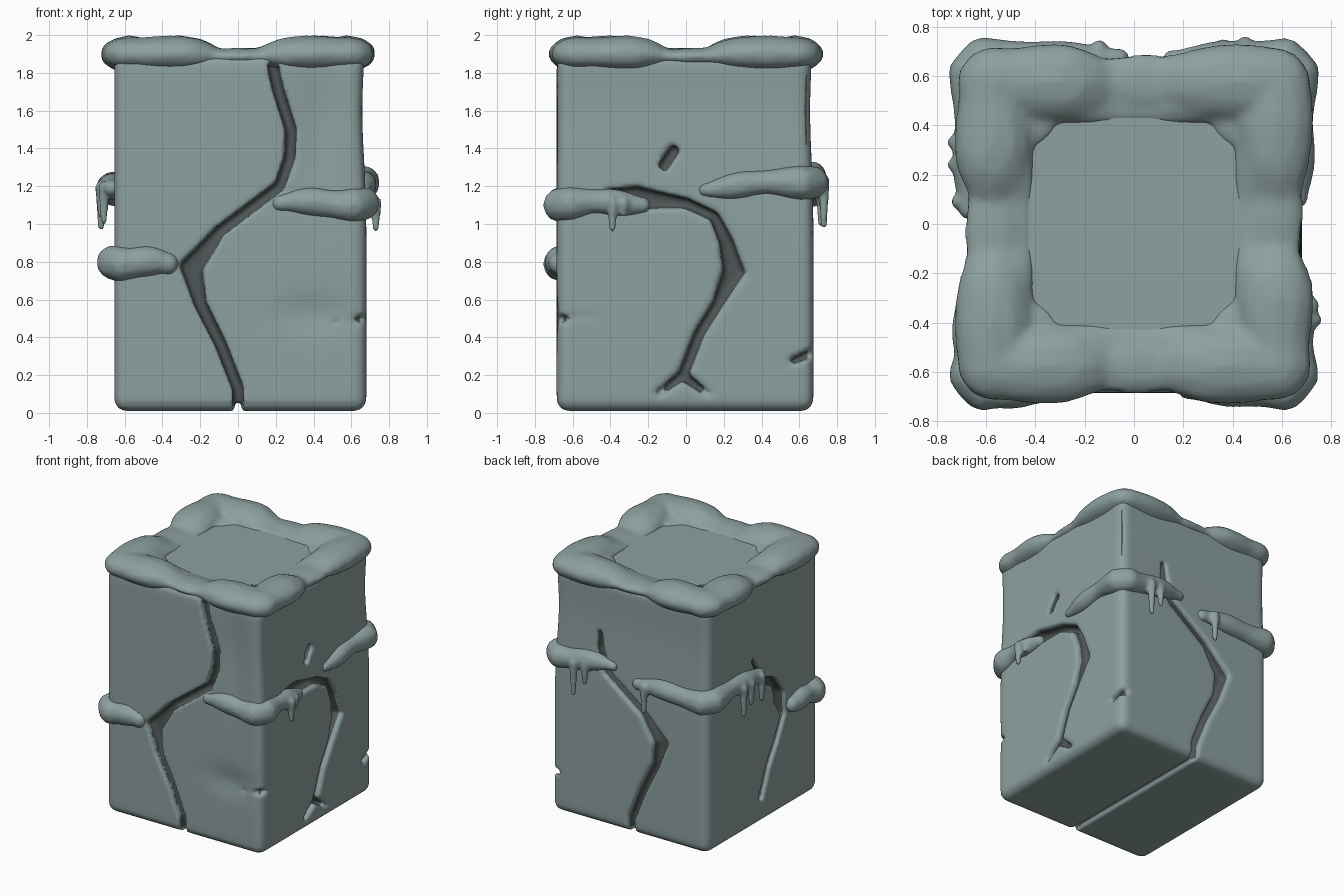
import bpy, bmesh, math, random
from mathutils import Vector, Matrix

if "Cube" in bpy.data.objects:
    bpy.data.objects.remove(bpy.data.objects["Cube"])

random.seed(4)
stone = bpy.data.materials.new("grey_green_stone")
stone.diffuse_color = (0.268, 0.35, 0.35, 1)
stone.use_nodes = True
stone.node_tree.nodes["Principled BSDF"].inputs["Base Color"].default_value = stone.diffuse_color
dark = bpy.data.materials.new("dark_crack")
dark.diffuse_color = (0.075, 0.092, 0.09, 1)
dark.use_nodes = True
dark.node_tree.nodes["Principled BSDF"].inputs["Base Color"].default_value = dark.diffuse_color


def add_object(name, bm):
    me = bpy.data.meshes.new(name)
    bm.to_mesh(me)
    bm.free()
    ob = bpy.data.objects.new(name, me)
    bpy.context.collection.objects.link(ob)
    me.materials.append(stone)
    return ob


def remesh_and_bake(ob, voxel, rounds):
    # merge into one soft skin, then apply all modifiers
    m = ob.modifiers.new("remesh", 'REMESH')
    m.mode = 'VOXEL'
    m.voxel_size = voxel
    s = ob.modifiers.new("soften", 'SMOOTH')
    s.factor = 0.5
    s.iterations = rounds
    dg = bpy.context.evaluated_depsgraph_get()
    me = bpy.data.meshes.new_from_object(ob.evaluated_get(dg))
    ob.modifiers.clear()
    ob.data = me
    me.materials.clear()
    me.materials.append(stone)
    for p in me.polygons:
        p.use_smooth = True
        p.material_index = 0


# Stone block: rounded box with shallow hollows, upper part slightly set back
LO, HI, R = Vector((-0.655, -0.685, 0.01)), Vector((0.68, 0.675, 1.9)), 0.065
bm = bmesh.new()
bmesh.ops.create_cube(bm, size=1)
bmesh.ops.subdivide_edges(bm, edges=bm.edges[:], cuts=40, use_grid_fill=True)
for v in bm.verts:
    p = Vector([LO[i] + (v.co[i] + 0.5) * (HI[i] - LO[i]) for i in range(3)])
    core = Vector([min(max(p[i], LO[i] + R), HI[i] - R) for i in range(3)])
    p = core + (p - core).normalized() * R
    upper = math.exp(-((p.z - 1.6) / 0.35) ** 2)
    if p.y < -0.5:
        p.y += 0.026 * math.exp(-((p.x - 0.43) / 0.13) ** 2 - ((p.z - 1.5) / 0.35) ** 2)
        p.y += 0.02 * math.exp(-((p.x - 0.4) / 0.2) ** 2 - ((p.z - 0.52) / 0.1) ** 2)
    if p.x > 0.5:
        p.x -= 0.022 * upper
    if p.y > 0.5:
        p.y -= 0.018 * upper
    v.co = p
block = add_object("cracked_stone_block", bm)

# Cracks: channels swept over a face, widened where the stones part
FACES = {
    "front": lambda u, v, d: Vector((u, LO.y - d, v)),
    "back": lambda u, v, d: Vector((u, HI.y + d, v)),
    "right": lambda u, v, d: Vector((HI.x + d, u, v)),
    "left": lambda u, v, d: Vector((LO.x - d, u, v)),
    "base": lambda u, v, d: Vector((u, v, LO.z - d)),
}
cutters = []


def cut_crack(face, pts, depth, width, pockets=(), taper=False):
    bm = bmesh.new()
    rings = []
    for i, (u, v) in enumerate(pts):
        a, b = pts[max(i - 1, 0)], pts[min(i + 1, len(pts) - 1)]
        n = Vector((a[1] - b[1], b[0] - a[0])).normalized()
        w = width * (0.5 if taper and i == 0 else 1)
        for pu, pv in pockets:
            w += 0.075 * math.exp(-((v - pv) / 0.11) ** 2 - ((u - pu) / 0.11) ** 2)
        ring = []
        for side, d in ((0.58, 0.05), (0.42, -depth), (-0.42, -depth), (-0.58, 0.05)):
            ring.append(bm.verts.new(FACES[face](u + n.x * w * side, v + n.y * w * side, d)))
        rings.append(ring)
    for r0, r1 in zip(rings, rings[1:]):
        for k in range(4):
            bm.faces.new((r0[k], r0[(k + 1) % 4], r1[(k + 1) % 4], r1[k]))
    bm.faces.new(rings[0])
    bm.faces.new(rings[-1])
    bmesh.ops.triangulate(bm, faces=bm.faces[:])
    bmesh.ops.recalc_face_normals(bm, faces=bm.faces[:])
    cutter = add_object("crack_cutter", bm)
    cutter.hide_render = True
    cutters.append(cutter)
    m = block.modifiers.new("crack", 'BOOLEAN')
    m.operation = 'DIFFERENCE'
    m.solver = 'EXACT'
    m.object = cutter


# The front and back share one winding crack; the sides mirror another
WINDING = [(0.18, 1.86), (0.21, 1.72), (0.28, 1.5), (0.275, 1.36), (0.22, 1.2), (-0.1, 0.96),
           (-0.25, 0.77), (-0.2, 0.58), (-0.09, 0.36), (0, 0.13), (0, -0.03)]
ARCHED = [(-0.43, 1.17), (-0.27, 1.14), (0, 1.11), (0.15, 1.04), (0.215, 0.9),
          (0.255, 0.75), (0.17, 0.58), (0.07, 0.42), (-0.02, 0.19)]
cut_crack("front", WINDING, 0.085, 0.06, [(-0.25, 0.75)])
cut_crack("back", WINDING[2:], 0.085, 0.06, [(-0.25, 0.77)], True)
cut_crack("right", ARCHED, 0.085, 0.055, [(-0.25, 1.14), (0.25, 0.78)], True)
cut_crack("left", [(0.12, 1.32)] + [(-u, v) for u, v in ARCHED[2:]], 0.085, 0.055, [(-0.22, 0.92)], True)
cut_crack("base", [(0, -0.75), (0, 0.75)], 0.05, 0.04)
# Small chips and side branches
cut_crack("right", [(-0.16, 0.09), (-0.02, 0.2)], 0.08, 0.055, (), True)
cut_crack("right", [(0.13, 0.09), (-0.02, 0.2)], 0.08, 0.055, (), True)
cut_crack("right", [(-0.13, 1.29), (-0.05, 1.41)], 0.08, 0.06)
cut_crack("right", [(0.53, 0.26), (0.72, 0.34)], 0.07, 0.06, (), True)
cut_crack("right", [(-0.47, 0.51), (-0.72, 0.5)], 0.05, 0.045, (), True)
cut_crack("front", [(0.5, 0.48), (0.72, 0.5)], 0.06, 0.045, (), True)
remesh_and_bake(block, 0.0155, 2)
for c in cutters:
    bpy.data.objects.remove(c, do_unlink=True)

# Crack insides are dark: every face lying well below the outer sides
block.data.materials.append(dark)
for p in block.data.polygons:
    c = p.center
    if min(c.x - LO.x, HI.x - c.x, c.y - LO.y, HI.y - c.y, c.z - LO.z + 0.01, HI.z - c.z) > 0.034:
        p.material_index = 1


# Thick soft coating, built from merged blobs
def blob(bm, pos, radii):
    mat = Matrix.Translation(pos) @ Matrix.Diagonal((*radii, 1))
    bmesh.ops.create_icosphere(bm, subdivisions=2, radius=1, matrix=mat)


def smooth(a, b, x):
    t = min(max((x - a) / (b - a), 0), 1)
    return t * t * (3 - 2 * t)


# Rim round the top: thin at the middle of each side, fat at the corners
bm = bmesh.new()
for side in range(4):
    turn = Matrix.Rotation(side * math.pi / 2, 3, 'Z')
    wave = random.uniform(0, 6)
    for k in range(39):
        t = -0.57 + 1.14 * k / 38
        fat = smooth(0.1, 0.3, abs(t))
        wob = 0.008 * math.sin(t * 17 + wave)
        half = 0.115 + 0.037 * fat + wob
        high = 0.045 + 0.05 * fat + wob * 0.6
        blob(bm, turn @ Vector((t, -0.57 - 0.005 * fat, 1.885 + 0.015 * fat)), (half, half, high))
        blob(bm, turn @ Vector((t * 0.85, -0.5, 1.88)), (0.1, 0.1, 0.035 + 0.035 * fat))
    blob(bm, turn @ Vector((-0.43, -0.43, 1.88)), (0.13, 0.13, 0.05))
rim = add_object("top_coating_rim", bm)
remesh_and_bake(rim, 0.018, 6)


# Ledges of coating, each wrapped round one corner, with hanging drips
def ledge(name, sx, sy, x0, y0, z_start, z_end, radius, drips=(), blunt=0.52):
    bm = bmesh.new()
    path = [Vector((x0, sy * 0.67, 0)), Vector((sx * 0.61, sy * 0.67, 0)),
            Vector((sx * 0.665, sy * 0.61, 0)), Vector((sx * 0.67, y0, 0))]
    total = sum((b - a).length for a, b in zip(path, path[1:]))
    corner = (path[1] - path[0]).length / total
    done = 0
    for a, b in zip(path, path[1:]):
        length = (b - a).length
        steps = max(2, int(length / 0.022))
        for k in range(steps + 1):
            t = (done + length * k / steps) / total
            near = math.exp(-((t - corner) / 0.2) ** 2)
            ends = smooth(-0.08, 0.2, min(t, 1 - t))
            r = radius * (blunt + (0.75 - blunt) * ends + 0.25 * near)
            r += 0.006 * math.sin(t * 19 + radius * 50)
            p = a.lerp(b, k / steps)
            p.z = z_start + (z_end - z_start) * t + 0.01 * math.sin(t * 11)
            blob(bm, p, (r, r, r * 1.05))
        done += length
    top = (z_start + z_end) / 2
    for x, y, bottom in drips:
        for k in range(13):
            t = k / 12
            q = 0.032 * (1 - 0.4 * t)
            blob(bm, Vector((x, y, top + (bottom + q - top) * t)), (q, q, q * 1.2))
    remesh_and_bake(add_object(name, bm), 0.013, 3)


ledge("front_left_ledge", -1, -1, -0.37, -0.34, 0.79, 0.81, 0.09, (), 0.7)
ledge("front_right_ledge", 1, -1, 0.22, -0.23, 1.11, 1.11, 0.085, [(0.73, -0.39, 0.96), (0.72, -0.33, 1.04)])
ledge("back_right_ledge", 1, 1, 0.15, 0.1, 1.26, 1.19, 0.085, [(0.45, 0.73, 0.98), (0.36, 0.72, 1.08)], 0.4)
ledge("back_left_ledge", -1, 1, -0.06, 0.06, 1.18, 1.2, 0.085,
      [(-0.725, 0.33, 0.97), (-0.725, 0.24, 1.03), (-0.71, 0.09, 1.0), (-0.14, 0.715, 0.99)])
